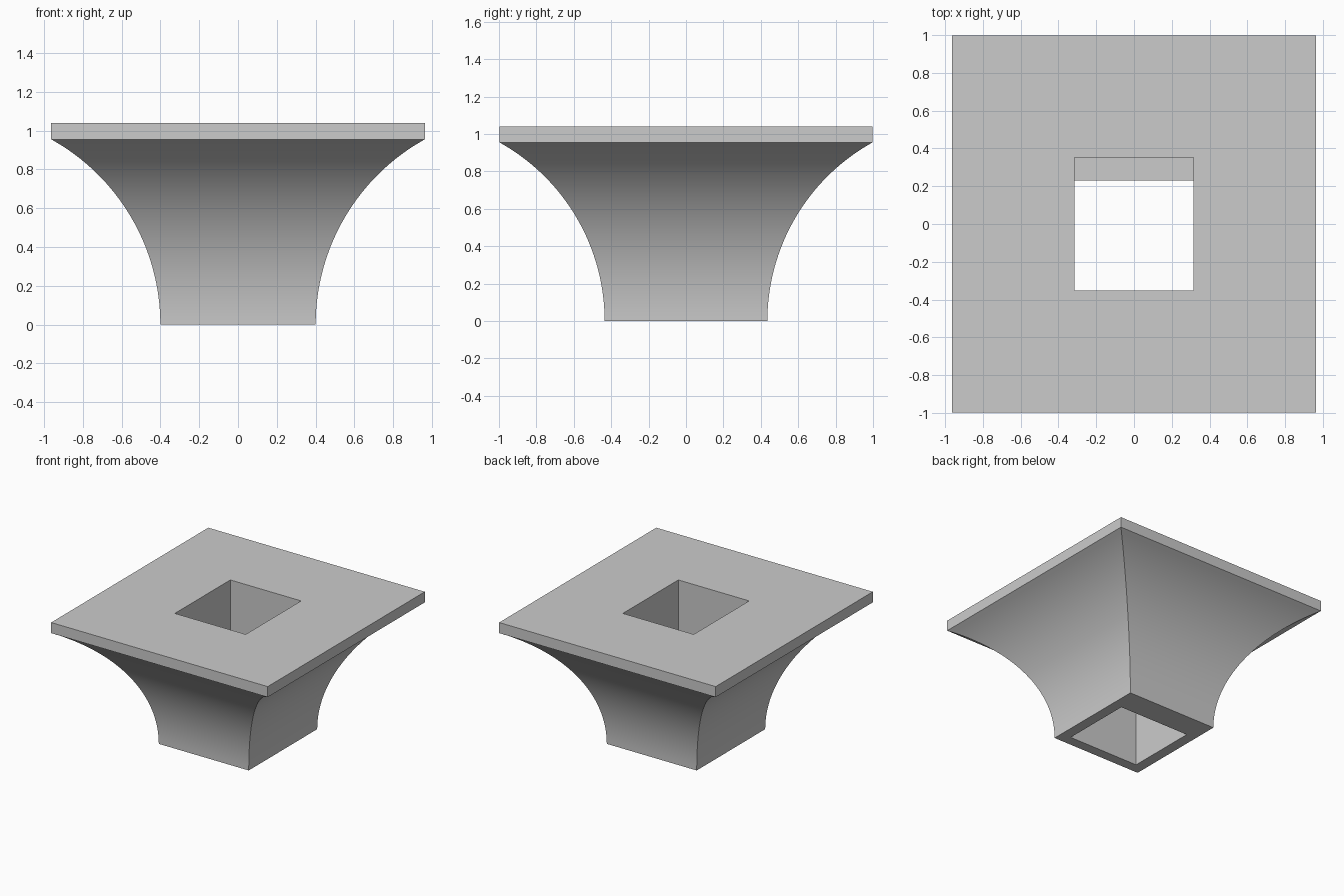
import bpy, bmesh, math

if "Cube" in bpy.data.objects:
    bpy.data.objects.remove(bpy.data.objects["Cube"], do_unlink=True)

# Main sizes
BASE_X, BASE_Y = 0.40, 0.435
FLARE, FLARE_TOP, TOP = 0.563, 0.955, 1.04
HOLE_X, HOLE_Y, LEDGE_Y, LEDGE_Z = 0.315, 0.352, 0.23, 0.085
STEPS = 32

grey = bpy.data.materials.new("plain_grey")
grey.use_nodes = True
colour = (0.6, 0.6, 0.6, 1)
grey.diffuse_color = colour
grey.node_tree.nodes["Principled BSDF"].inputs["Base Color"].default_value = colour


def add_object(name, bm):
    bmesh.ops.recalc_face_normals(bm, faces=bm.faces)
    mesh = bpy.data.meshes.new(name)
    bm.to_mesh(mesh)
    bm.free()
    mesh.materials.append(grey)
    obj = bpy.data.objects.new(name, mesh)
    bpy.context.collection.objects.link(obj)
    return obj


def loft(name, sections):
    """Closed solid through rectangles given as (x0, x1, y0, y1, z)."""
    bm = bmesh.new()
    rings = [[bm.verts.new(p) for p in ((a, c, z), (b, c, z), (b, d, z), (a, d, z))]
             for a, b, c, d, z in sections]
    for low, high in zip(rings, rings[1:]):
        for i in range(4):
            j = (i + 1) % 4
            bm.faces.new((low[i], low[j], high[j], high[i]))
    bm.faces.new(rings[0])
    bm.faces.new(rings[-1])
    return add_object(name, bm)


# Flared body: circular arc, upright at the foot, capped by a flat slab
radius = (FLARE ** 2 + FLARE_TOP ** 2) / (2 * FLARE)
sweep = math.asin(FLARE_TOP / radius)
sections = []
for i in range(STEPS + 1):
    angle = sweep * i / STEPS
    out = radius * (1 - math.cos(angle))
    x, y = BASE_X + out, BASE_Y + out
    sections.append((-x, x, -y, y, radius * math.sin(angle)))
sections.append(sections[-1][:4] + (TOP,))
body = loft("flared_pedestal", sections)

# Square shaft, with a narrower opening at the foot that leaves a ledge
shaft = (-HOLE_X, HOLE_X, -HOLE_Y, HOLE_Y)
opening = (-HOLE_X, HOLE_X, -HOLE_Y, LEDGE_Y)
cutters = [
    loft("shaft_cutter", [shaft + (LEDGE_Z,), shaft + (TOP + 0.2,)]),
    loft("opening_cutter", [opening + (-0.2,), opening + (TOP + 0.1,)]),
]
bpy.context.view_layer.objects.active = body
for cutter in cutters:
    cutter.hide_render = True
    cut = body.modifiers.new("cut", "BOOLEAN")
    cut.operation = "DIFFERENCE"
    cut.solver = "EXACT"
    cut.object = cutter
    bpy.ops.object.modifier_apply(modifier=cut.name)
    bpy.data.objects.remove(cutter, do_unlink=True)

bpy.ops.object.select_all(action="DESELECT")
body.select_set(True)
bpy.ops.object.shade_smooth_by_angle(angle=math.radians(25))
